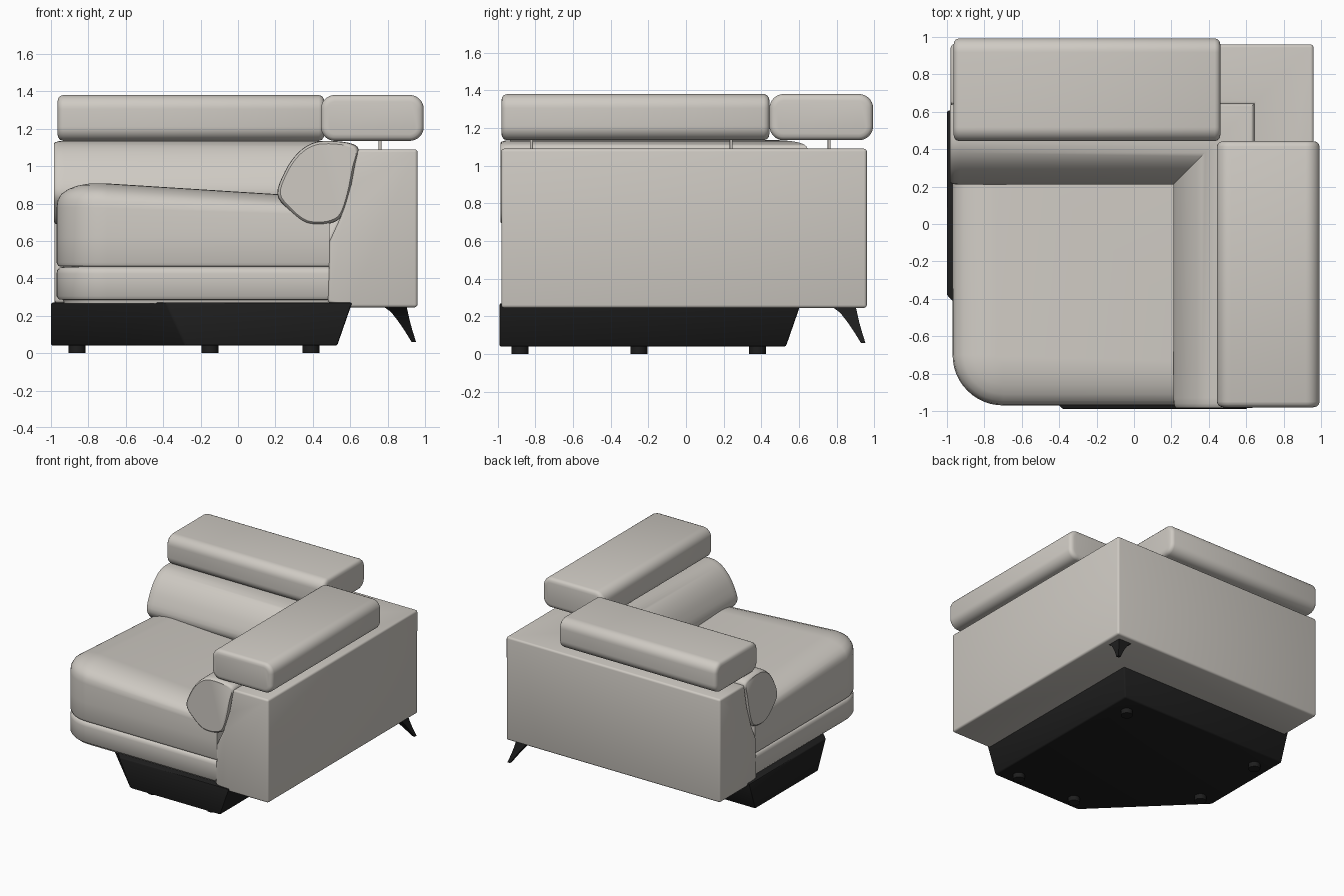
import bpy, bmesh, math
from mathutils import Vector

if "Cube" in bpy.data.objects:
    bpy.data.objects.remove(bpy.data.objects["Cube"], do_unlink=True)


def material(name, color, rough):
    m = bpy.data.materials.new(name)
    m.use_nodes = True
    m.diffuse_color = (*color, 1)
    bsdf = m.node_tree.nodes["Principled BSDF"]
    bsdf.inputs["Base Color"].default_value = (*color, 1)
    bsdf.inputs["Roughness"].default_value = rough
    return m


FABRIC = material("warm grey upholstery", (0.62, 0.59, 0.545), 0.7)
BLACK = material("black base", (0.013, 0.013, 0.013), 0.6)


def loft(name, rings, mat, bevel=0, segments=3, smooth=True):
    """Skin a list of equal-length closed rings and cap both ends."""
    bm = bmesh.new()
    loops = [[bm.verts.new(p) for p in ring] for ring in rings]
    n = len(loops[0])
    for a, b in zip(loops, loops[1:]):
        for i in range(n):
            j = (i + 1) % n
            bm.faces.new((a[i], a[j], b[j], b[i]))
    bm.faces.new(loops[0])
    bm.faces.new(loops[-1])
    bmesh.ops.recalc_face_normals(bm, faces=bm.faces)
    if bevel:
        edges = [e for e in bm.edges if e.calc_face_angle(0) > 0.5]
        bmesh.ops.bevel(bm, geom=edges, offset=bevel, segments=segments,
                        profile=0.5, affect='EDGES', clamp_overlap=True)
        bmesh.ops.recalc_face_normals(bm, faces=bm.faces)
    mesh = bpy.data.meshes.new(name)
    bm.to_mesh(mesh)
    bm.free()
    mesh.materials.append(mat)
    ob = bpy.data.objects.new(name, mesh)
    bpy.context.collection.objects.link(ob)
    if smooth:
        bpy.ops.object.select_all(action='DESELECT')
        ob.select_set(True)
        bpy.context.view_layer.objects.active = ob
        bpy.ops.object.shade_smooth_by_angle(angle=math.radians(40))
    return ob


def corner_sweep(name, section, ends, mat, **kw):
    """Sweep a (side, z) section along the arm, round the mitre, along the back."""
    cx = sum(p[0] for p in section) / len(section)
    cz = sum(p[1] for p in section) / len(section)

    def scaled(k):
        return [(cx + (s - cx) * k, cz + (z - cz) * k) for s, z in section]

    rings = [[(s, e, z) for s, z in scaled(k)] for e, k in ends]
    rings.append([(s, s, z) for s, z in section])
    rings += [[(e, s, z) for s, z in scaled(k)] for e, k in reversed(ends)]
    return loft(name, rings, mat, **kw)


def smooth_loop(pts, steps=4):
    """Closed Catmull-Rom curve through the points."""
    out, n = [], len(pts)
    for i in range(n):
        a, b, c, d = (Vector(pts[(i + k) % n]) for k in (-1, 0, 1, 2))
        for t in (k / steps for k in range(steps)):
            out.append(tuple(b + (c - a) * t / 2
                             + (2 * a - 5 * b + 4 * c - d) * t * t / 2
                             + (3 * b - a - 3 * c + d) * t ** 3 / 2))
    return out


def seat_outline(inset):
    """Square plan with one large rounded outer corner."""
    lo, hi, r = -0.97 + inset, 0.49, 0.27 - inset
    c = lo + r
    arc = [(c - r * math.cos(a), c - r * math.sin(a))
           for a in (math.pi / 2 * k / 12 for k in range(13))]
    return [(hi, hi), (lo, hi)] + arc + [(hi, lo)]


def pad(name, profile, tilt=0):
    """Upholstered slab from (inset, z, tilt weight) rings."""
    return loft(name, [[(x, y, z - tilt * w * (x + y + 1.5)) for x, y in seat_outline(d)]
                       for d, z, w in profile], FABRIC)


# Arm and back shell, one mitred L shape
corner_sweep("arm_and_back_shell",
             [(0.64, 1.09), (0.96, 1.09), (0.96, 0.245), (0.6, 0.245),
              (0.48, 0.27), (0.49, 0.6), (0.55, 0.73), (0.605, 0.9)],
             [(-0.98, 1)], FABRIC, bevel=0.016)

# Back bolsters, mitred in the corner
bolster = smooth_loop([(0.21, 0.85), (0.25, 0.97), (0.31, 1.06), (0.38, 1.115), (0.46, 1.135),
                       (0.59, 1.125), (0.645, 1.09), (0.625, 1.0), (0.595, 0.85),
                       (0.555, 0.735), (0.5, 0.695), (0.42, 0.685), (0.35, 0.7), (0.27, 0.765)])
corner_sweep("back_bolsters", bolster,
             [(-0.985, 0.93), (-0.978, 0.965), (-0.96, 0.99), (-0.93, 1)], FABRIC)

# Seat cushion with a soft crown that sinks toward the inner corner
pad("seat_cushion", [(0.03, 0.462, 0), (0.008, 0.466, 0), (0, 0.485, 0), (0, 0.62, 0),
                     (0, 0.77, 0.5), (0.006, 0.81, 0.7), (0.025, 0.842, 0.9), (0.06, 0.868, 1),
                     (0.11, 0.89, 1), (0.17, 0.905, 1), (0.23, 0.911, 1)], tilt=0.063)

# Padded seat frame under the cushion
pad("seat_frame", [(0.04, 0.265, 0), (0.035, 0.285, 0), (0.012, 0.288, 0), (0, 0.305, 0),
                   (0, 0.425, 0), (0.004, 0.446, 0), (0.016, 0.457, 0), (0.04, 0.463, 0)])


# Headrests
def headrest(name, swap):
    x0, x1, z0, z1, r = 0.443, 0.993, 1.135, 1.38, 0.075

    def ring(y, inset):
        pts, q = [], r - inset
        corners = ((x1, z1, 0), (x0, z1, 1), (x0, z0, 2), (x1, z0, 3))
        for cx, cz, quarter in corners:
            ox = cx + (r if cx == x0 else -r)
            oz = cz + (r if cz == z0 else -r)
            for k in range(9):
                a = math.pi / 2 * (quarter + k / 8)
                s, z = ox + q * math.cos(a), oz + q * math.sin(a)
                pts.append((y, s, z) if swap else (s, y, z))
        return pts

    ease = [(0, 0.035), (0.004, 0.018), (0.013, 0.006), (0.03, 0)]
    start, end = (-0.965, 0.462) if swap else (-0.98, 0.443)
    rings = [ring(start + e, d) for e, d in ease]
    rings += [ring(end - e, d) for e, d in reversed(ease)]
    loft(name, rings, FABRIC)


headrest("back_headrest", True)
headrest("arm_headrest", False)


def cylinder(name, x, y, z0, z1, r, mat):
    loft(name, [[(x + r * math.cos(math.tau * k / 16), y + r * math.sin(math.tau * k / 16), z)
                 for k in range(16)] for z in (z0, z1)], mat)


# Headrest posts
for i, e in enumerate((-0.82, 0.24)):
    cylinder(f"arm_headrest_post_{i + 1}", 0.76, e, 1.08, 1.16, 0.008, FABRIC)
    cylinder(f"back_headrest_post_{i + 1}", e, 0.76, 1.08, 1.16, 0.008, FABRIC)


# Plinth with a clipped outer corner and undercut inner walls
def plinth_ring(inner, clip, z):
    return [(-1, inner, z), (-1, clip, z), (clip, -0.99, z), (inner, -0.99, z), (inner, inner, z)]


loft("plinth", [plinth_ring(0.53, -0.28, 0.04), plinth_ring(0.61, -0.385, 0.27)],
     BLACK, bevel=0.01, segments=2)

# Glide feet under the plinth
for i, (x, y) in enumerate([(-0.86, -0.25), (-0.86, 0.38), (-0.15, -0.88),
                            (0.39, -0.88), (0.39, 0.38)]):
    cylinder(f"glide_foot_{i + 1}", x, y, 0, 0.06, 0.045, BLACK)

# Splayed corner leg
loft("corner_leg", [[(c + sx * w, c + sy * w, z) for sx, sy in ((-1, -1), (1, -1), (1, 1), (-1, 1))]
                    for z, c, w in ((0.255, 0.835, 0.065), (0.22, 0.863, 0.045),
                                    (0.17, 0.888, 0.031), (0.12, 0.912, 0.021), (0.06, 0.94, 0.012))],
     BLACK)
